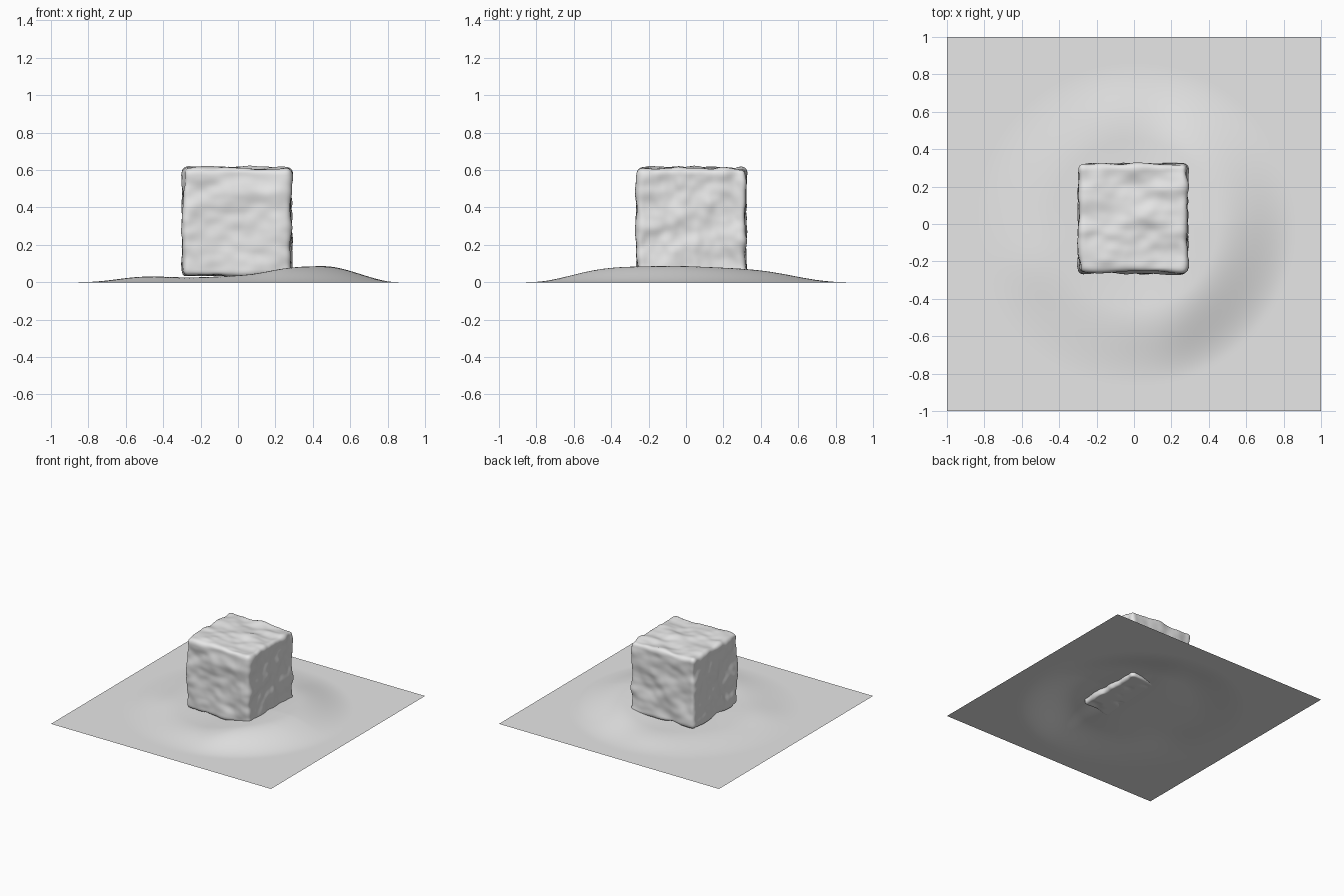
import bpy, bmesh, math
from mathutils import Vector, noise

if "Cube" in bpy.data.objects:
    bpy.data.objects.remove(bpy.data.objects["Cube"])


def material(name, value):
    m = bpy.data.materials.new(name)
    m.diffuse_color = (value, value, value, 1)
    m.use_nodes = True
    m.node_tree.nodes["Principled BSDF"].inputs["Base Color"].default_value = m.diffuse_color
    return m


def finish(bm, name, mat):
    mesh = bpy.data.meshes.new(name)
    bm.normal_update()
    bm.to_mesh(mesh)
    bm.free()
    obj = bpy.data.objects.new(name, mesh)
    bpy.context.collection.objects.link(obj)
    mesh.materials.append(mat)
    for p in mesh.polygons:
        p.use_smooth = True
    return obj


def bump(x, y, cx, cy, r):
    return math.exp(-((x - cx) ** 2 + (y - cy) ** 2) / (r * r))


def ground_height(x, y):
    # round mound, low on the left and swelling on the right
    t = min(max((math.hypot(x, y) - 0.45) / 0.41, 0), 1)
    fade = 1 - t * t * (3 - 2 * t)
    swell = 1 / (1 + math.exp(-(x - 0.17) / 0.065))
    right = 0.063 - 0.04 * max(0, y) - 0.01 * max(0, -y - 0.2)
    h = 0.024 + right * swell
    h += 0.013 * bump(x, y, -0.6, -0.25, 0.22)
    h += 0.012 * bump(x, y, -0.1, 0.68, 0.22)
    h += 0.012 * bump(x, y, 0.05, -0.6, 0.25)
    return h * fade


grey = material("light grey", 0.8)

# Ground sheet
bm = bmesh.new()
bmesh.ops.create_grid(bm, x_segments=100, y_segments=100, size=1)
for v in bm.verts:
    v.co.z = ground_height(v.co.x, v.co.y)
finish(bm, "ground", grey)

# Rough stone block: rounded cube pushed in and out by noise
HALF, ROUND = 0.288, 0.028
CENTRE = Vector((-0.005, 0.03, 0.32))
bm = bmesh.new()
bmesh.ops.create_cube(bm, size=2 * HALF)
bmesh.ops.subdivide_edges(bm, edges=bm.edges[:], cuts=47, use_grid_fill=True)
inner = HALF - ROUND
for v in bm.verts:
    core = Vector([min(max(c, -inner), inner) for c in v.co])
    n = (v.co - core).normalized()
    p = core + n * ROUND
    q = Vector((p.x * 6, p.y * 9, p.z * 8)) + Vector((3.1, 7.7, 1.3))
    d = 0.018 * noise.noise(q) + 0.006 * noise.noise(q * 2.1)
    v.co = CENTRE + p + n * d
    v.co.z = max(v.co.z, 0.034)
finish(bm, "stone_block", grey)
